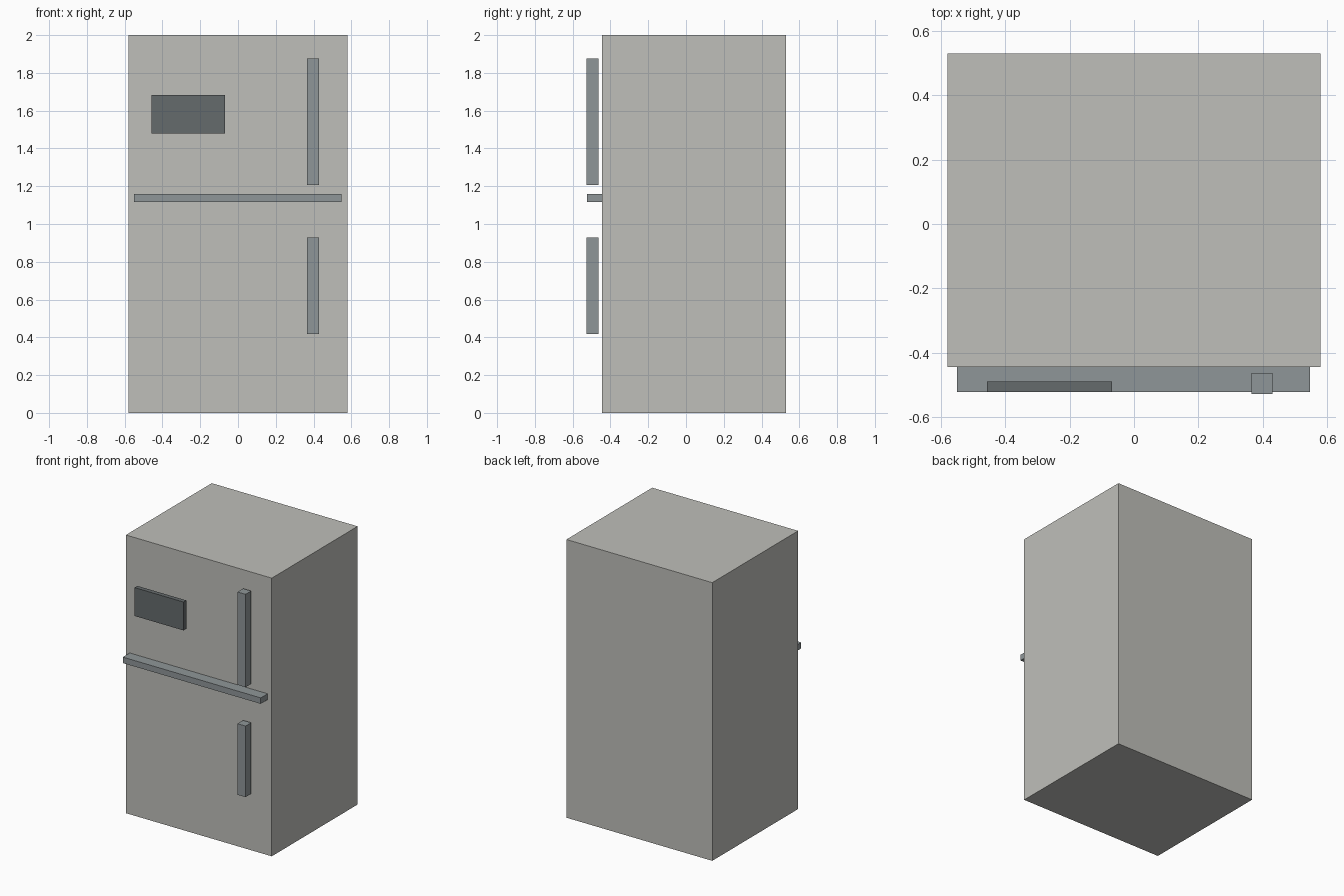
import bpy

default = bpy.data.objects.get("Cube")
if default:
    bpy.data.objects.remove(default, do_unlink=True)


def make_material(name, rgb):
    mat = bpy.data.materials.new(name)
    mat.use_nodes = True
    colour = (*rgb, 1.0)
    mat.diffuse_color = colour
    mat.node_tree.nodes["Principled BSDF"].inputs["Base Color"].default_value = colour
    return mat


def box(name, x, y, z, mat):
    """Box spanning the given (min, max) ranges."""
    spans = (x, y, z)
    centre = [(lo + hi) / 2 for lo, hi in spans]
    bpy.ops.mesh.primitive_cube_add(size=1, location=centre)
    obj = bpy.context.object
    obj.name = name
    obj.scale = [hi - lo for lo, hi in spans]
    bpy.ops.object.transform_apply(location=False, rotation=False, scale=True)
    obj.data.materials.append(mat)
    return obj


enamel = make_material("warm grey enamel", (0.52, 0.52, 0.49))
steel = make_material("blue grey steel", (0.275, 0.305, 0.315))
dark = make_material("dark grey panel", (0.13, 0.145, 0.15))

# Cabinet
box("cabinet", (-0.58, 0.58), (-0.445, 0.53), (0, 2), enamel)

# Bar between the freezer and fridge doors
box("door_divider", (-0.55, 0.547), (-0.523, -0.445), (1.117, 1.16), steel)

# Door handles, standing just off the doors
for name, z in (("freezer_handle", (1.207, 1.875)), ("fridge_handle", (0.417, 0.928))):
    box(name, (0.366, 0.43), (-0.528, -0.464), z, steel)

# Dispenser panel on the upper door
box("dispenser_panel", (-0.457, -0.068), (-0.522, -0.49), (1.48, 1.684), dark)
